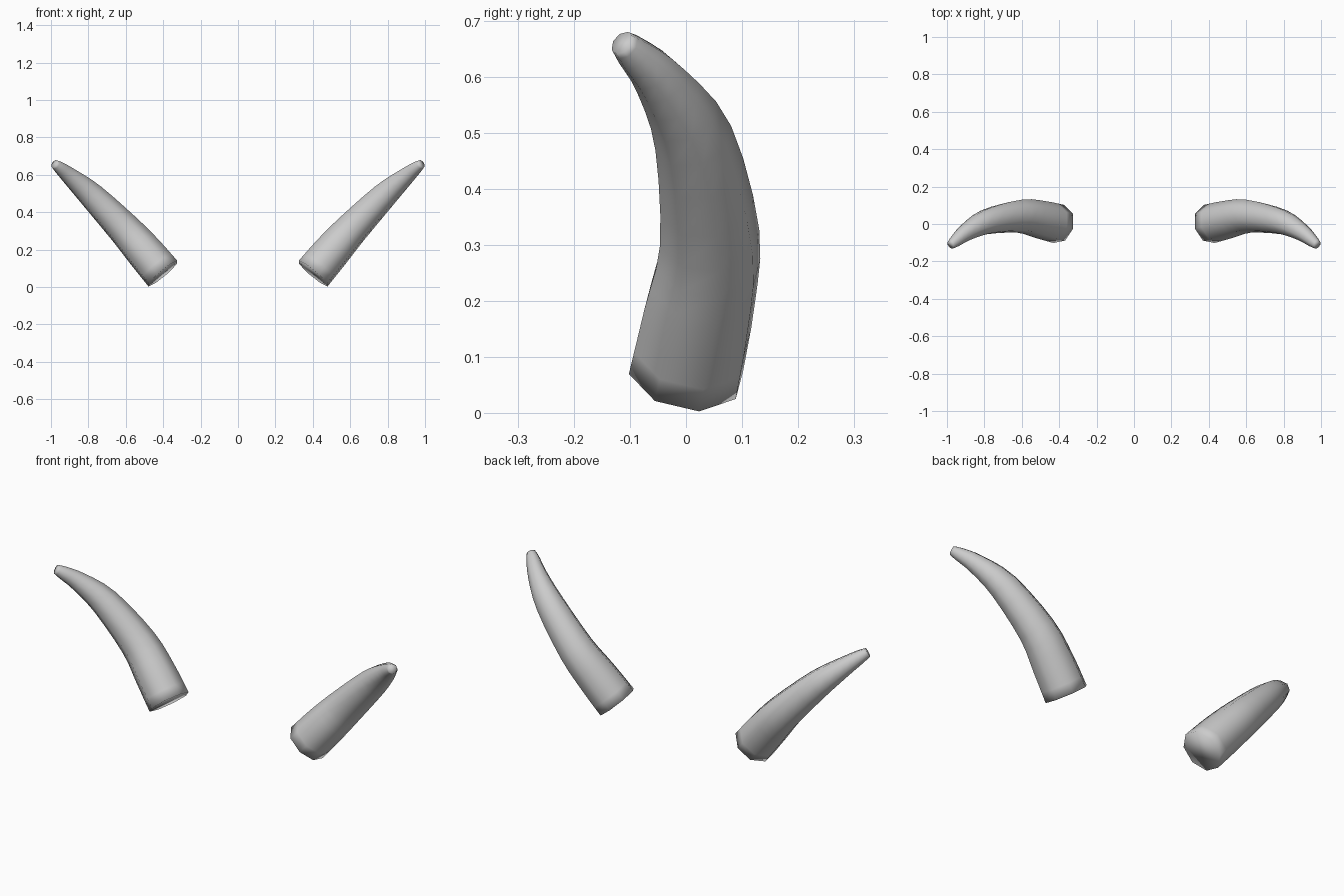
import bpy, bmesh, math
from mathutils import Vector

cube = bpy.data.objects.get("Cube")
if cube:
    bpy.data.objects.remove(cube, do_unlink=True)

SIDES = 8
STEPS = 3

# Horn centre line with radius: x, y, z, r
PATH = [Vector(p) for p in (
    (0.402, 0.000, 0.072, 0.106),
    (0.500, 0.024, 0.188, 0.102),
    (0.610, 0.042, 0.312, 0.091),
    (0.783, 0.013, 0.490, 0.071),
    (0.895, -0.044, 0.590, 0.048),
    (0.955, -0.092, 0.640, 0.033),
    (0.981, -0.114, 0.660, 0.023),
)]

# Bone material
bone = bpy.data.materials.new("light grey")
bone.use_nodes = True
colour = (0.6, 0.6, 0.6, 1)
bone.diffuse_color = colour
bone.node_tree.nodes["Principled BSDF"].inputs["Base Color"].default_value = colour


def smooth_path(points):
    """Catmull-Rom samples through the points."""
    pts = [2 * points[0] - points[1], *points, 2 * points[-1] - points[-2]]
    out = []
    for a, b, c, d in zip(pts, pts[1:], pts[2:], pts[3:]):
        for i in range(STEPS):
            t = i / STEPS
            out.append(0.5 * (2 * b + (c - a) * t + (2 * a - 5 * b + 4 * c - d) * t ** 2
                              + (3 * b - a - 3 * c + d) * t ** 3))
    return out + [points[-1]]


def build_horn(name, mirror):
    bm = bmesh.new()
    samples = smooth_path(PATH)
    rings = []
    for i, s in enumerate(samples):
        ahead = samples[min(i + 1, len(samples) - 1)]
        behind = samples[max(i - 1, 0)]
        tangent = (ahead - behind).to_3d().normalized()
        across = Vector((0, 1, 0))
        across = (across - tangent * across.dot(tangent)).normalized()
        under = across.cross(tangent)
        ring = []
        for k in range(SIDES):
            a = math.radians(13) + math.tau * k / SIDES
            p = s.to_3d() + s.w * (under * math.cos(a) + across * math.sin(a))
            ring.append(bm.verts.new((p.x * mirror, p.y, p.z)))
        rings.append(ring)
    # Walls, then base and tip caps
    for low, high in zip(rings, rings[1:]):
        for k in range(SIDES):
            n = (k + 1) % SIDES
            bm.faces.new((low[k], low[n], high[n], high[k]))
    bm.faces.new(rings[0])
    bm.faces.new(rings[-1])
    bmesh.ops.recalc_face_normals(bm, faces=bm.faces)
    for f in bm.faces:
        f.smooth = True
    mesh = bpy.data.meshes.new(name)
    bm.to_mesh(mesh)
    bm.free()
    mesh.materials.append(bone)
    bpy.context.collection.objects.link(bpy.data.objects.new(name, mesh))


# Pair of horns
build_horn("left_horn", 1)
build_horn("right_horn", -1)
